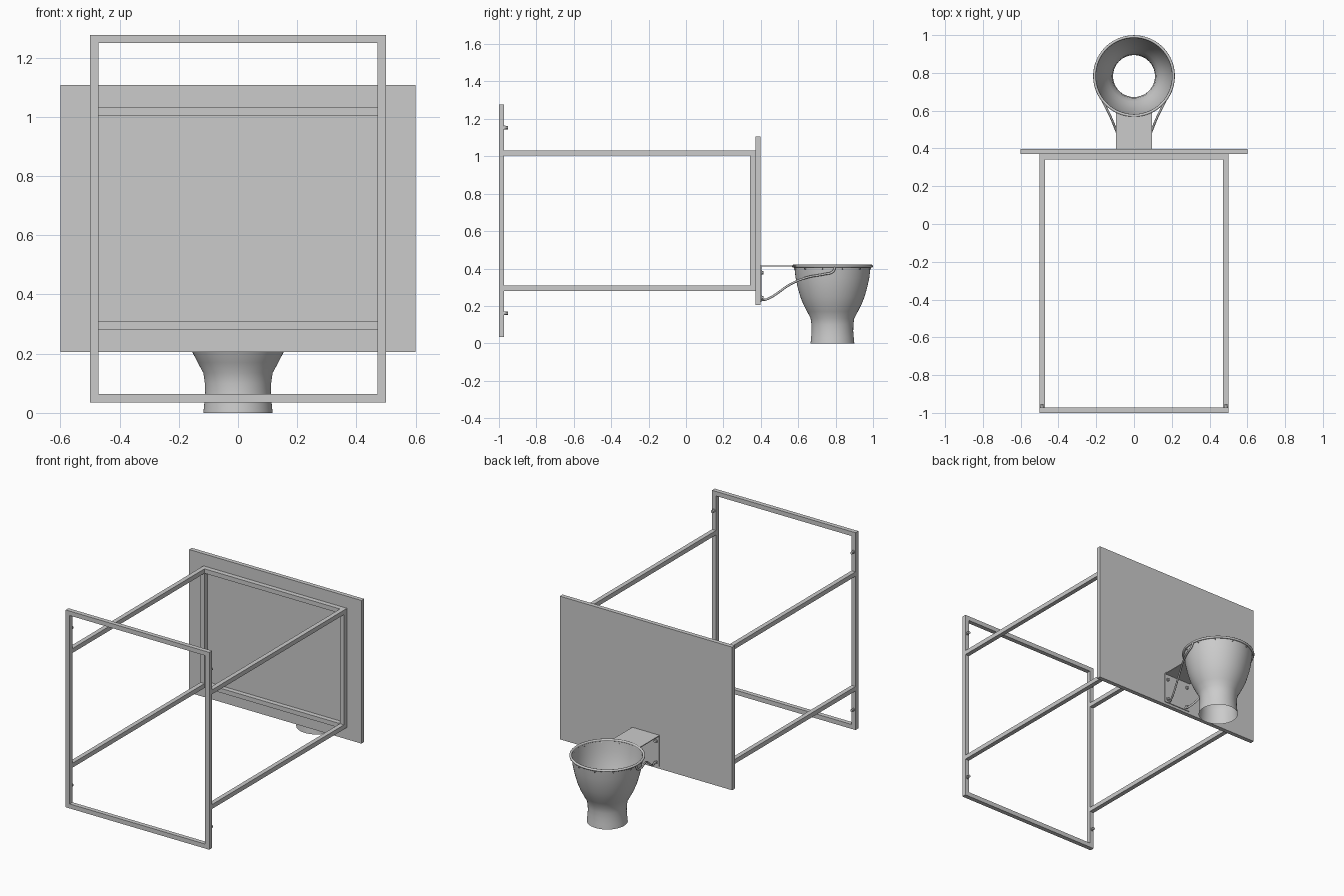
import bpy, bmesh, math
from mathutils import Vector

if "Cube" in bpy.data.objects:
    bpy.data.objects.remove(bpy.data.objects["Cube"])

CY, RING_R, RING_Z = 0.783, 0.209, 0.413   # hoop centre, radius, height


def finish(name, bm, smooth=False):
    bmesh.ops.recalc_face_normals(bm, faces=bm.faces)
    me = bpy.data.meshes.new(name)
    bm.to_mesh(me)
    bm.free()
    ob = bpy.data.objects.new(name, me)
    bpy.context.collection.objects.link(ob)
    if smooth:
        bpy.ops.object.select_all(action='DESELECT')
        bpy.context.view_layer.objects.active = ob
        ob.select_set(True)
        bpy.ops.object.shade_smooth_by_angle(angle=math.radians(40))
    return ob


def add_box(bm, x, y, z):
    vs = bmesh.ops.create_cube(bm, size=1)['verts']
    for v in vs:
        v.co = Vector([(a + b) / 2 + c * (b - a) for (a, b), c in zip((x, y, z), v.co)])


def box(name, x, y, z):
    bm = bmesh.new()
    add_box(bm, x, y, z)
    return finish(name, bm)


def frame(name, y, z, w=0.028, hx=0.5):
    bm = bmesh.new()
    for s in (-1, 1):
        add_box(bm, sorted((s * hx, s * (hx - w))), y, z)
    for a in (z[0], z[1] - w):
        add_box(bm, (w - hx, hx - w), y, (a, a + w))
    return finish(name, bm)


def bolt(name, x, y, z, r=0.01, h=0.017):
    # washer-like shank with a hexagonal head, pointing to +y
    bm = bmesh.new()
    for seg, rad, y0, y1 in ((16, r, 0, h * 0.35), (6, r * 0.85, h * 0.35, h)):
        vs = bmesh.ops.create_cone(bm, cap_ends=True, segments=seg, radius1=rad,
                                   radius2=rad, depth=y1 - y0)['verts']
        for v in vs:
            v.co = Vector((x + v.co.x, y + (y0 + y1) / 2 + v.co.z, z + v.co.y))
    return finish(name, bm)


def revolve(name, profile, closed=False, n=64):
    bm = bmesh.new()
    rings = [[bm.verts.new((r * math.sin(i * math.tau / n), CY + r * math.cos(i * math.tau / n), z))
              for i in range(n)] for r, z in profile]
    pairs = list(zip(rings, rings[1:])) + ([(rings[-1], rings[0])] if closed else [])
    for a, b in pairs:
        for i in range(n):
            j = (i + 1) % n
            bm.faces.new((a[i], a[j], b[j], b[i]))
    return finish(name, bm, True)


def rod(name, pts, radius):
    cu = bpy.data.curves.new(name, 'CURVE')
    cu.dimensions = '3D'
    cu.bevel_depth, cu.bevel_resolution, cu.use_fill_caps = radius, 3, True
    cu.resolution_u = 8
    sp = cu.splines.new('BEZIER')
    sp.bezier_points.add(len(pts) - 1)
    for bp, p in zip(sp.bezier_points, pts):
        bp.co = p
        bp.handle_left_type = bp.handle_right_type = 'AUTO'
    ob = bpy.data.objects.new(name, cu)
    bpy.context.collection.objects.link(ob)
    return ob


# wall frame, board frame and backboard
frame("wall_frame", (-1.0, -0.972), (0.035, 1.277))
frame("board_frame", (0.341, 0.371), (0.281, 1.031))
box("backboard", (-0.6, 0.6), (0.371, 0.398), (0.206, 1.107))

# four horizontal arms and wall bolts
for s, side in ((-1, "left"), (1, "right")):
    for z, lv in ((0.281, "lower"), (1.003, "upper")):
        box(f"{side}_{lv}_arm", sorted((s * 0.5, s * 0.472)), (-0.972, 0.341), (z, z + 0.028))
    for z, lv in ((0.161, "lower"), (1.153, "upper")):
        bolt(f"{side}_{lv}_wall_bolt", s * 0.486, -0.972, z, 0.0105, 0.02)

# hoop mounting plate with bolts
box("mount_plate", (-0.095, 0.095), (0.398, 0.403), (0.222, 0.417))
for s in (-1, 1):
    for z in (0.245, 0.378):
        bolt("mount_bolt", s * 0.074, 0.403, z, 0.011, 0.012)

# top plate with an edge that follows the hoop
bm = bmesh.new()
arc = [(x, CY - math.sqrt(RING_R ** 2 - x * x)) for x in [0.095 - 0.019 * i for i in range(11)]]
outline = [(-0.095, 0.403), (0.095, 0.403)] + arc
face = bm.faces.new([bm.verts.new((x, y, 0.412)) for x, y in outline])
ext = bmesh.ops.extrude_face_region(bm, geom=[face])
for v in ext['geom']:
    if isinstance(v, bmesh.types.BMVert):
        v.co.z += 0.005
finish("top_plate", bm)

# hoop ring
revolve("hoop_ring", [(RING_R + 0.0075 * math.cos(i * math.tau / 12),
                       RING_Z + 0.0075 * math.sin(i * math.tau / 12)) for i in range(12)], True)

# net, a thin flared sleeve
revolve("net", [(0.117, 0), (0.114, 0.03), (0.111, 0.065), (0.112, 0.1), (0.117, 0.135),
                (0.136, 0.17), (0.155, 0.207), (0.172, 0.25), (0.186, 0.30),
                (0.197, 0.35), (0.204, 0.41)])

# bent braces from the plate to the hoop sides
for s, side in ((-1, "left"), (1, "right")):
    rod(f"{side}_brace", [(s * 0.06, 0.403, 0.232), (s * 0.07, 0.43, 0.235),
                          (s * 0.125, 0.57, 0.322), (s * 0.165, 0.65, 0.353),
                          (s * 0.203, 0.74, 0.37), (s * 0.212, 0.785, 0.383),
                          (s * 0.21, 0.797, 0.408)], 0.006)

# small net hooks under the ring
for i in range(12):
    a = (i + 0.5) * math.tau / 12
    c, q = math.cos(a), math.sin(a)
    rod("net_hook", [(r * c, CY + r * q, z) for r, z in
                     ((0.209, 0.407), (0.212, 0.4), (0.207, 0.396), (0.2, 0.401))], 0.002)
